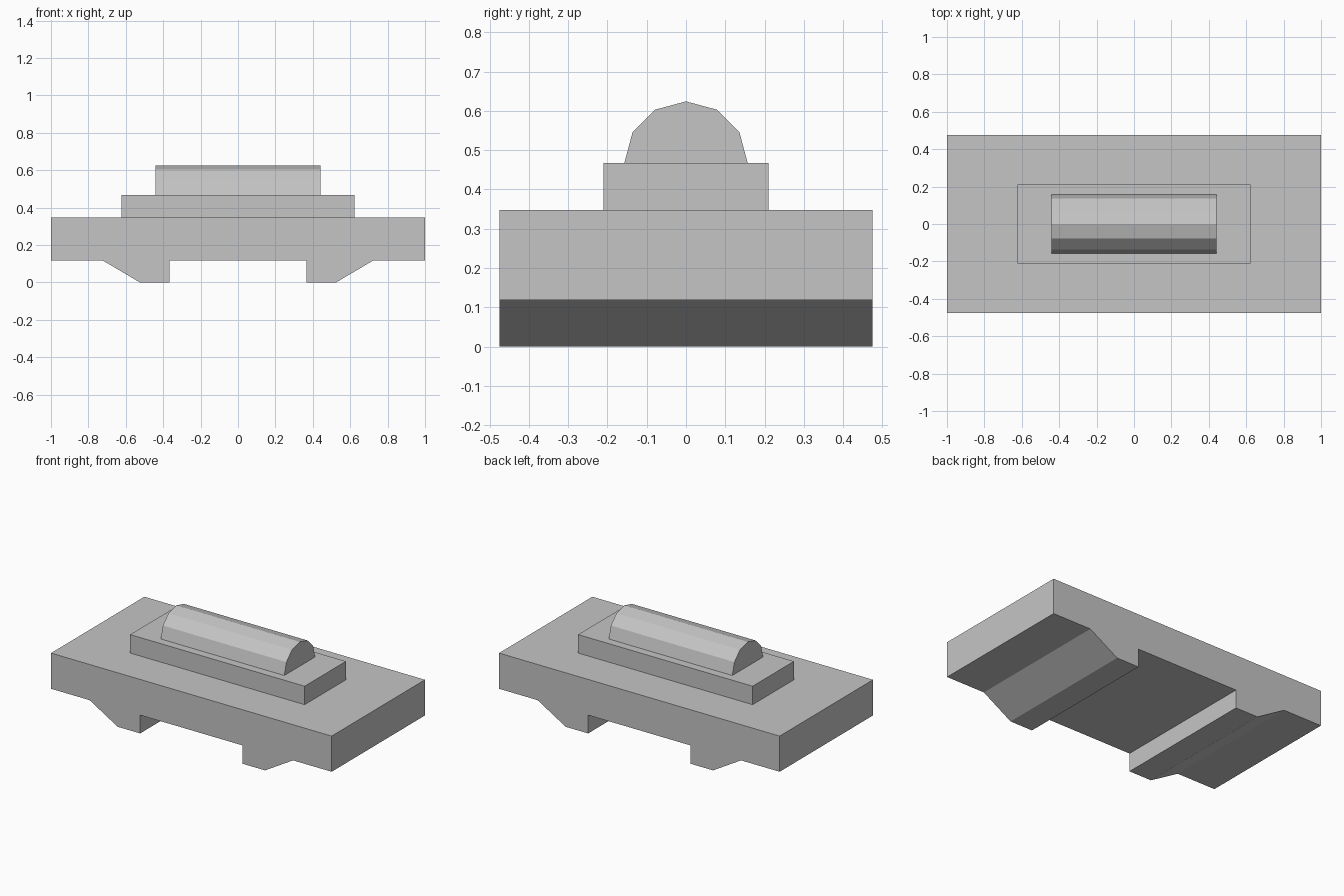
import bpy, bmesh, math
from mathutils import Vector

if "Cube" in bpy.data.objects:
    bpy.data.objects.remove(bpy.data.objects["Cube"])

grey = bpy.data.materials.new("plain grey")
grey.diffuse_color = (0.56, 0.56, 0.56, 1)
grey.use_nodes = True
grey.node_tree.nodes["Principled BSDF"].inputs["Base Color"].default_value = grey.diffuse_color


def extrude_profile(name, points, half, axis):
    """Extrude a closed profile by +-half along x (points are y,z) or y (points are x,z)."""
    bm = bmesh.new()
    if axis == 'x':
        verts = [bm.verts.new((-half, a, z)) for a, z in points]
        move = Vector((2 * half, 0, 0))
    else:
        verts = [bm.verts.new((a, -half, z)) for a, z in points]
        move = Vector((0, 2 * half, 0))
    face = bm.faces.new(verts)
    new = bmesh.ops.extrude_face_region(bm, geom=[face], use_keep_orig=True)['geom']
    bmesh.ops.translate(bm, vec=move, verts=[g for g in new if isinstance(g, bmesh.types.BMVert)])
    bmesh.ops.recalc_face_normals(bm, faces=bm.faces)
    mesh = bpy.data.meshes.new(name)
    bm.to_mesh(mesh)
    bm.free()
    mesh.materials.append(grey)
    obj = bpy.data.objects.new(name, mesh)
    bpy.context.collection.objects.link(obj)
    return obj


# Base slab with two sloped feet, mirrored left to right
right = [(0.365, 0.118), (0.365, 0), (0.525, 0), (0.725, 0.118), (1, 0.118), (1, 0.348)]
left = [(-x, z) for x, z in reversed(right)]
extrude_profile("base_with_feet", right + left, 0.475, 'y')

# Raised plate on the base
extrude_profile("raised_plate", [(-0.622, 0.348), (0.622, 0.348), (0.622, 0.467), (-0.622, 0.467)],
                0.21, 'y')

# Half-round ridge: half of a twelve-sided cylinder
r = 0.157
arc = [(r * math.cos(math.radians(a)), 0.467 + r * math.sin(math.radians(a)))
       for a in range(0, 181, 30)]
extrude_profile("half_round_ridge", arc, 0.44, 'x')
